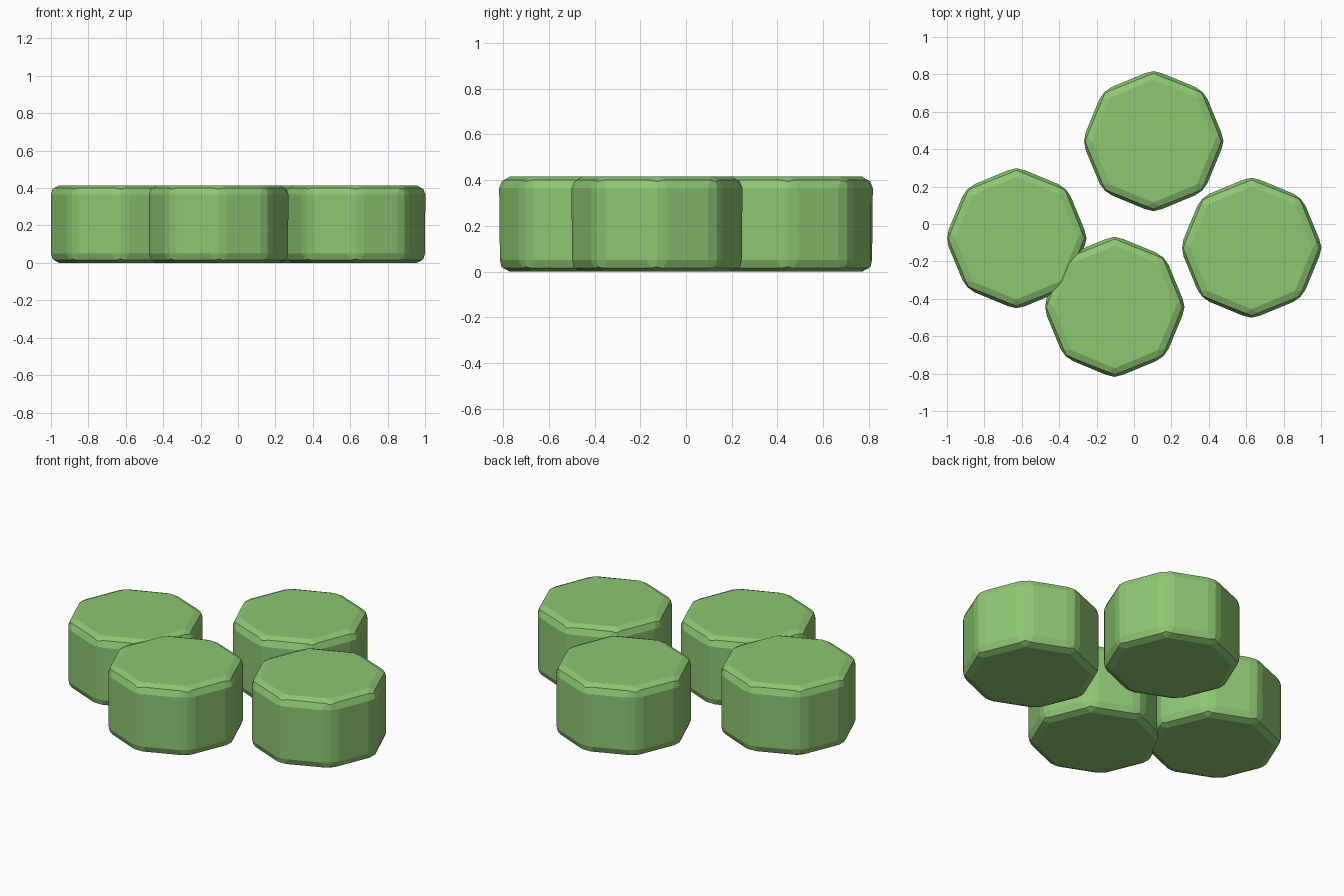
import bpy, math

if "Cube" in bpy.data.objects:
    bpy.data.objects.remove(bpy.data.objects["Cube"])

HEIGHT, RADIUS, BEVEL = 0.415, 0.382, 0.05

green = bpy.data.materials.new("leaf_green")
green.diffuse_color = (0.27, 0.57, 0.17, 1)
green.use_nodes = True
green.node_tree.nodes["Principled BSDF"].inputs["Base Color"].default_value = green.diffuse_color


def pad(name, x, y):
    # Octagonal puck, corner pointing along the axes, all edges rounded in two steps
    bpy.ops.mesh.primitive_cylinder_add(vertices=8, radius=RADIUS, depth=HEIGHT,
                                        location=(x, y, HEIGHT / 2))
    ob = bpy.context.object
    ob.name = name
    ob.data.materials.append(green)
    mod = ob.modifiers.new("rounded_edges", 'BEVEL')
    mod.width = BEVEL
    mod.segments = 2
    mod.limit_method = 'ANGLE'
    mod.angle_limit = math.radians(30)


# Four loose pads; the left and front ones overlap
pad("pad_left", -0.628, -0.076)
pad("pad_front", -0.104, -0.443)
pad("pad_back", 0.104, 0.443)
pad("pad_right", 0.628, -0.127)
